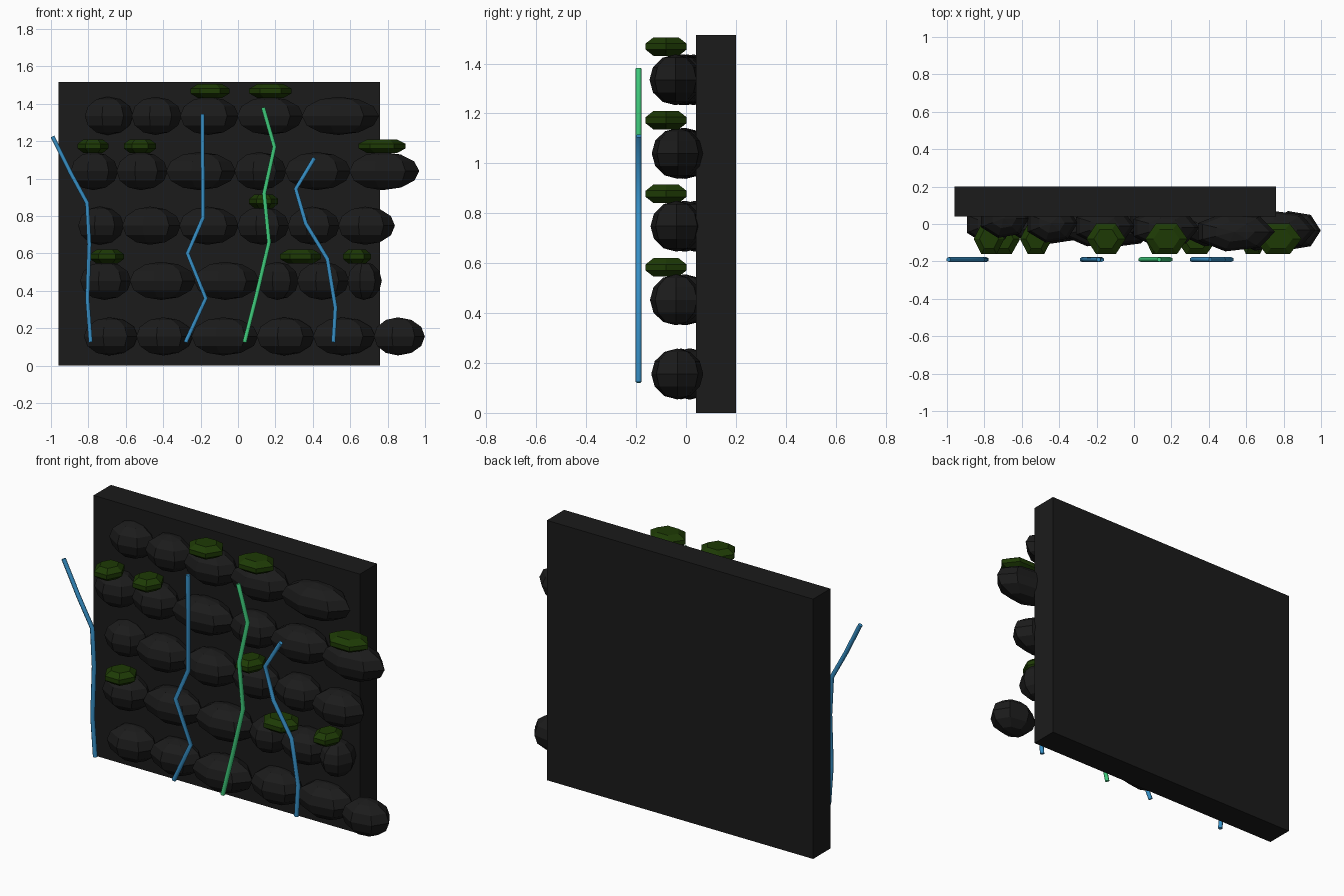
import bpy, bmesh, math
from mathutils import Matrix

cube = bpy.data.objects.get("Cube")
if cube:
    bpy.data.objects.remove(cube, do_unlink=True)


def material(name, rgb):
    m = bpy.data.materials.new(name)
    m.use_nodes = True
    m.diffuse_color = (*rgb, 1)
    m.node_tree.nodes["Principled BSDF"].inputs["Base Color"].default_value = (*rgb, 1)
    return m


slab_grey = material("slab grey", (0.0108, 0.0108, 0.0108))
stone_grey = material("stone grey", (0.0112, 0.0112, 0.0112))
moss_green = material("moss green", (0.0125, 0.042, 0.0015))
vine_blue = material("vine blue", (0.038, 0.28, 0.57))
vine_green = material("vine green", (0.05, 0.6, 0.2))


def finish(name, bm, mat, location=(0, 0, 0)):
    mesh = bpy.data.meshes.new(name)
    bm.to_mesh(mesh)
    bm.free()
    mesh.materials.append(mat)
    obj = bpy.data.objects.new(name, mesh)
    obj.location = location
    bpy.context.collection.objects.link(obj)


def stone(name, left, right, y, z):
    """Seven-sided faceted boulder, blunt on one end and pointed on the other."""
    sides = 7
    bm = bmesh.new()
    bmesh.ops.create_uvsphere(bm, u_segments=sides, v_segments=6, radius=1)
    # Turn one corner column to face +x
    corner = max(bm.verts, key=lambda v: v.co.x * v.co.x + v.co.y * v.co.y)
    bm.transform(Matrix.Rotation(-math.atan2(corner.co.y, corner.co.x), 4, "Z"))
    radius = (right - left) / (1 + math.cos(math.pi / sides))
    bm.transform(Matrix.Diagonal((radius, 0.107, 0.102, 1)))
    finish(name, bm, stone_grey, (right - radius, y, z))


def moss(name, x, half, z):
    """Flat six-sided clump with chamfered rims."""
    bm = bmesh.new()
    bmesh.ops.create_cone(bm, cap_ends=True, segments=6, radius1=1, radius2=1, depth=1)
    rims = [e for e in bm.edges if abs(e.verts[0].co.z - e.verts[1].co.z) < 0.01]
    bmesh.ops.bevel(bm, geom=rims, offset=0.33, segments=1, affect="EDGES")
    bm.transform(Matrix.Rotation(math.pi / 6, 4, "Z"))
    bm.transform(Matrix.Diagonal((half, 0.094, 0.074, 1)))
    finish(name, bm, moss_green, (x, -0.08, z))


# Backing slab
bm = bmesh.new()
bmesh.ops.create_cube(bm, size=1)
bm.transform(Matrix.Diagonal((1.718, 0.16, 1.515, 1)))
finish("wall_slab", bm, slab_grey, (-0.101, 0.12, 0.7575))

# Stone rows: height, joints between neighbouring stones, depth of each stone
rows = [
    (0.156, (-0.82, -0.54, -0.245, 0.105, 0.405, 0.73, 0.995),
     (0.015, 0.01, -0.02, 0.02, 0.015, -0.035)),
    (0.453, (-0.84, -0.575, -0.23, 0.11, 0.32, 0.59, 0.765),
     (0.0, 0.0, -0.01, 0.0, -0.01, -0.04)),
    (0.748, (-0.85, -0.615, -0.31, 0.0, 0.27, 0.54, 0.835),
     (0.035, -0.01, -0.01, 0.0, 0.0, -0.038)),
    (1.04, (-0.89, -0.645, -0.38, -0.015, 0.255, 0.6, 0.965),
     (0.0, -0.005, -0.015, 0.0, -0.015, -0.033)),
    (1.335, (-0.815, -0.565, -0.305, 0.0, 0.345, 0.75),
     (0.03, 0.005, -0.01, -0.02, -0.042)),
]
for r, (z, joints, depths) in enumerate(rows):
    for i, (a, b, y) in enumerate(zip(joints, joints[1:], depths)):
        stone(f"stone_{r + 1}_{i + 1}", a - 0.004, b + 0.004, y, z)

# Moss clumps: x, half width, height
clumps = [
    (-0.15, 0.105, 1.468), (0.173, 0.113, 1.468),
    (-0.775, 0.082, 1.173), (-0.524, 0.086, 1.173), (0.77, 0.126, 1.173),
    (0.137, 0.078, 0.878),
    (-0.7, 0.091, 0.583), (0.334, 0.11, 0.583), (0.636, 0.075, 0.583),
]
for i, clump in enumerate(clumps):
    moss(f"moss_{i + 1}", *clump)


# Hanging vines as thin bent tubes
def vine(name, points, mat):
    curve = bpy.data.curves.new(name, "CURVE")
    curve.dimensions = "3D"
    curve.bevel_depth = 0.0125
    curve.bevel_resolution = 1
    curve.use_fill_caps = True
    spline = curve.splines.new("POLY")
    spline.points.add(len(points) - 1)
    for p, (x, z) in zip(spline.points, points):
        p.co = (x, -0.19, z, 1)
    curve.materials.append(mat)
    bpy.context.collection.objects.link(bpy.data.objects.new(name, curve))


vine("right_vine", [(-0.992, 1.225), (-0.895, 1.03), (-0.807, 0.87), (-0.795, 0.65),
                    (-0.805, 0.355), (-0.788, 0.125)], vine_blue)
vine("middle_vine", [(-0.19, 1.345), (-0.187, 0.79), (-0.27, 0.6), (-0.172, 0.36),
                     (-0.28, 0.125)], vine_blue)
vine("green_vine", [(0.134, 1.38), (0.195, 1.17), (0.14, 0.92), (0.166, 0.66),
                    (0.1, 0.38), (0.035, 0.125)], vine_green)
vine("left_vine", [(0.409, 1.11), (0.309, 0.945), (0.362, 0.76), (0.478, 0.57),
                   (0.521, 0.31), (0.51, 0.125)], vine_blue)
